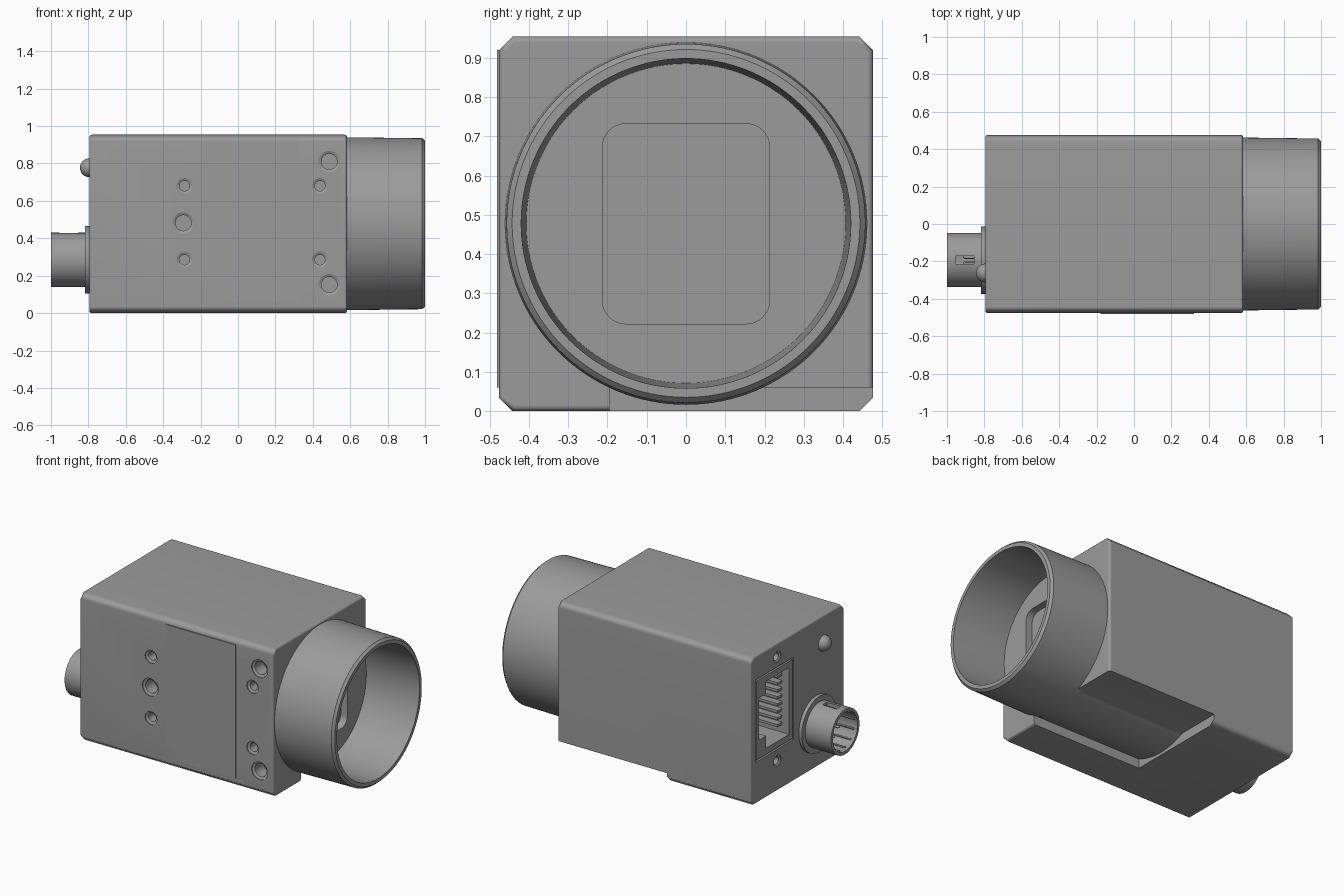
import bpy, bmesh, math
from mathutils import Vector

if "Cube" in bpy.data.objects:
    bpy.data.objects.remove(bpy.data.objects["Cube"])

CZ = 0.478          # optical axis height
BACK, FRONT = -0.795, 0.584
HALF = 0.477

grey = bpy.data.materials.new("dark_grey")
grey.diffuse_color = (0.33, 0.33, 0.33, 1)
grey.use_nodes = True
grey.node_tree.nodes["Principled BSDF"].inputs["Base Color"].default_value = grey.diffuse_color


def finish(name, bm):
    bmesh.ops.recalc_face_normals(bm, faces=bm.faces)
    me = bpy.data.meshes.new(name)
    bm.to_mesh(me)
    bm.free()
    me.materials.append(grey)
    ob = bpy.data.objects.new(name, me)
    bpy.context.collection.objects.link(ob)
    return ob


def prism(name, pts, axis, a, b, bevel=0):
    """Extrude a 2D outline along X (pts are y,z) or Y (pts are x,z)."""
    bm = bmesh.new()
    place = (lambda p, t: (t, p[0], p[1])) if axis == 'X' else (lambda p, t: (p[0], t, p[1]))
    lo = [bm.verts.new(place(p, a)) for p in pts]
    hi = [bm.verts.new(place(p, b)) for p in pts]
    caps = [bm.faces.new(lo), bm.faces.new(hi)]
    n = len(pts)
    for i in range(n):
        bm.faces.new((lo[i], lo[(i + 1) % n], hi[(i + 1) % n], hi[i]))
    if bevel:
        bmesh.ops.recalc_face_normals(bm, faces=bm.faces)
        edges = [e for f in caps for e in f.edges]
        bmesh.ops.bevel(bm, geom=edges, offset=bevel, segments=3, profile=0.5, affect='EDGES')
    return finish(name, bm)


def lathe(name, profile, origin, axis, seg=64):
    """Revolve (radius, height) points about an axis; both ends are capped."""
    bm = bmesh.new()
    q = Vector(axis).to_track_quat('Z', 'Y')
    rings = []
    for r, h in profile:
        rings.append([bm.verts.new(Vector(origin) + q @ Vector(
            (r * math.cos(2 * math.pi * i / seg), r * math.sin(2 * math.pi * i / seg), h)))
            for i in range(seg)])
    for r0, r1 in zip(rings, rings[1:]):
        for i in range(seg):
            j = (i + 1) % seg
            bm.faces.new((r0[i], r0[j], r1[j], r1[i]))
    bm.faces.new(rings[0])
    bm.faces.new(rings[-1])
    return finish(name, bm)


def rect(u0, u1, v0, v1):
    return [(u0, v0), (u1, v0), (u1, v1), (u0, v1)]


def rounded(cu, cv, hu, hv, r, steps=8):
    pts = []
    for k, (su, sv) in enumerate(((1, 1), (-1, 1), (-1, -1), (1, -1))):
        for i in range(steps + 1):
            a = math.pi / 2 * (k + i / steps)
            pts.append((cu + su * (hu - r) + r * math.cos(a), cv + sv * (hv - r) + r * math.sin(a)))
    return pts


def cut(ob, cutter):
    cutter.hide_render = True
    m = ob.modifiers.new("cut", 'BOOLEAN')
    m.operation, m.solver, m.object = 'DIFFERENCE', 'EXACT', cutter
    bpy.context.view_layer.objects.active = ob
    bpy.ops.object.modifier_apply(modifier=m.name)
    bpy.data.objects.remove(cutter)


# Housing: chamfered box with softened ends
c = 0.035
h, t = HALF, 2 * HALF
outline = [(-h + c, 0), (h - c, 0), (h, c), (h, t - c), (h - c, t), (-h + c, t), (-h, t - c), (-h, c)]
housing = prism("housing", outline, 'X', BACK, FRONT, bevel=0.015)

# Underside notch, leaving the belly of the lens barrel in place
notch = prism("notch_cutter", rect(-0.195, 0.6, -0.1, 0.06), 'X', -0.2, 0.7)
cut(notch, lathe("belly_cutter", [(0.46, -0.4), (0.46, 0.9)], (0, 0, CZ), (1, 0, 0), 128))
cut(housing, notch)

# Threaded mounting holes on the front side
small = [(-0.286, 0.68), (-0.286, 0.285), (0.438, 0.68), (0.438, 0.285)]
large = [(-0.292, 0.482), (0.488, 0.81), (0.488, 0.152)]
for holes, r, ri in ((small, 0.042, 0.027), (large, 0.057, 0.042)):
    for x, z in holes:
        cut(housing, lathe("hole_cutter", [(r, -0.02), (r, 0.006), (ri, 0.013), (ri, 0.1)],
                           (x, -HALF, z), (0, 1, 0), 32))

# Screw holes above and below the network socket
for z in (0.865, 0.195):
    cut(housing, lathe("screw_cutter", [(0.036, -0.02), (0.036, 0.004), (0.024, 0.01), (0.024, 0.08)],
                       (BACK, 0.205, z), (1, 0, 0), 32))

# Network socket: shallow frame recess and a stepped opening
opening = [(0.085, 0.32), (0.32, 0.32), (0.32, 0.40), (0.39, 0.40),
           (0.39, 0.67), (0.32, 0.67), (0.32, 0.75), (0.085, 0.75)]
cut(housing, prism("recess_cutter", rect(0.04, 0.43, 0.27, 0.80), 'X', BACK - 0.1, BACK + 0.02))
cut(housing, prism("socket_cutter", opening, 'X', BACK - 0.1, BACK + 0.33))
frame = prism("socket_frame", rect(0.05, 0.42, 0.28, 0.79), 'X', BACK, BACK + 0.02)
cut(frame, prism("frame_cutter", opening, 'X', BACK - 0.1, BACK + 0.1))
for i in range(8):
    z = 0.378 + i * 0.045
    prism("socket_contact", rect(0.08, 0.13, z - 0.008, z + 0.008), 'X', BACK + 0.05, BACK + 0.33)

# Label plate with one cut corner
prism("label_plate", [(-0.08, 0.06), (0.32, 0.06), (0.32, 0.92), (-0.18, 0.92), (-0.18, 0.15)],
      'Y', -HALF - 0.005, -HALF + 0.003)

# Lens barrel with a deep bore and rounded sensor window
barrel = lathe("lens_barrel", [(0.462, 0.555), (0.462, 0.6), (0.457, 0.985), (0.443, 1.0),
                               (0.42, 1.0), (0.407, 0.63)], (0, 0, CZ), (1, 0, 0), 128)
cut(barrel, prism("window_cutter", rounded(0, 0.477, 0.213, 0.255, 0.06), 'X', 0.575, 0.8))

# Round power connector with flange, key slot, ribs and pins
cy, cz = -0.193, 0.285
plug = lathe("power_connector", [(0.18, -0.005), (0.18, 0.022), (0.145, 0.022), (0.145, 0.205),
                                 (0.125, 0.205), (0.125, 0.04)], (BACK, cy, cz), (-1, 0, 0))
cut(plug, prism("slot_cutter", rect(cy - 0.022, cy + 0.022, cz + 0.1, cz + 0.2), 'X', -0.955, -0.855))
for i in range(12):
    a = 2 * math.pi * (i + 0.5) / 12
    y, z = math.cos(a), math.sin(a)
    lathe("connector_rib", [(0.006, 0.035), (0.006, 0.185)],
          (BACK, cy + 0.123 * y, cz + 0.123 * z), (-1, 0, 0), 8)
    if i % 2 == 0:
        lathe("connector_pin", [(0.01, 0.035), (0.01, 0.11), (0.004, 0.12)],
              (BACK, cy + 0.065 * y, cz + 0.065 * z), (-1, 0, 0), 12)

# Status light dome
dome = [(0.05 * math.cos(a), 0.05 * math.sin(a)) for a in [math.radians(d) for d in range(0, 90, 8)]]
lathe("status_light", [(0.05, -0.005)] + dome, (BACK, -0.262, 0.777), (-1, 0, 0), 32)

# Smooth curved surfaces, keep hard edges; the housing chamfers blend softly
bpy.ops.object.select_all(action='SELECT')
housing.select_set(False)
bpy.context.view_layer.objects.active = barrel
bpy.ops.object.shade_smooth_by_angle(angle=math.radians(30))
bpy.ops.object.select_all(action='DESELECT')
housing.select_set(True)
bpy.context.view_layer.objects.active = housing
bpy.ops.object.shade_smooth_by_angle(angle=math.radians(50))
soft = housing.modifiers.new("soft_chamfers", 'WEIGHTED_NORMAL')
soft.keep_sharp = True
